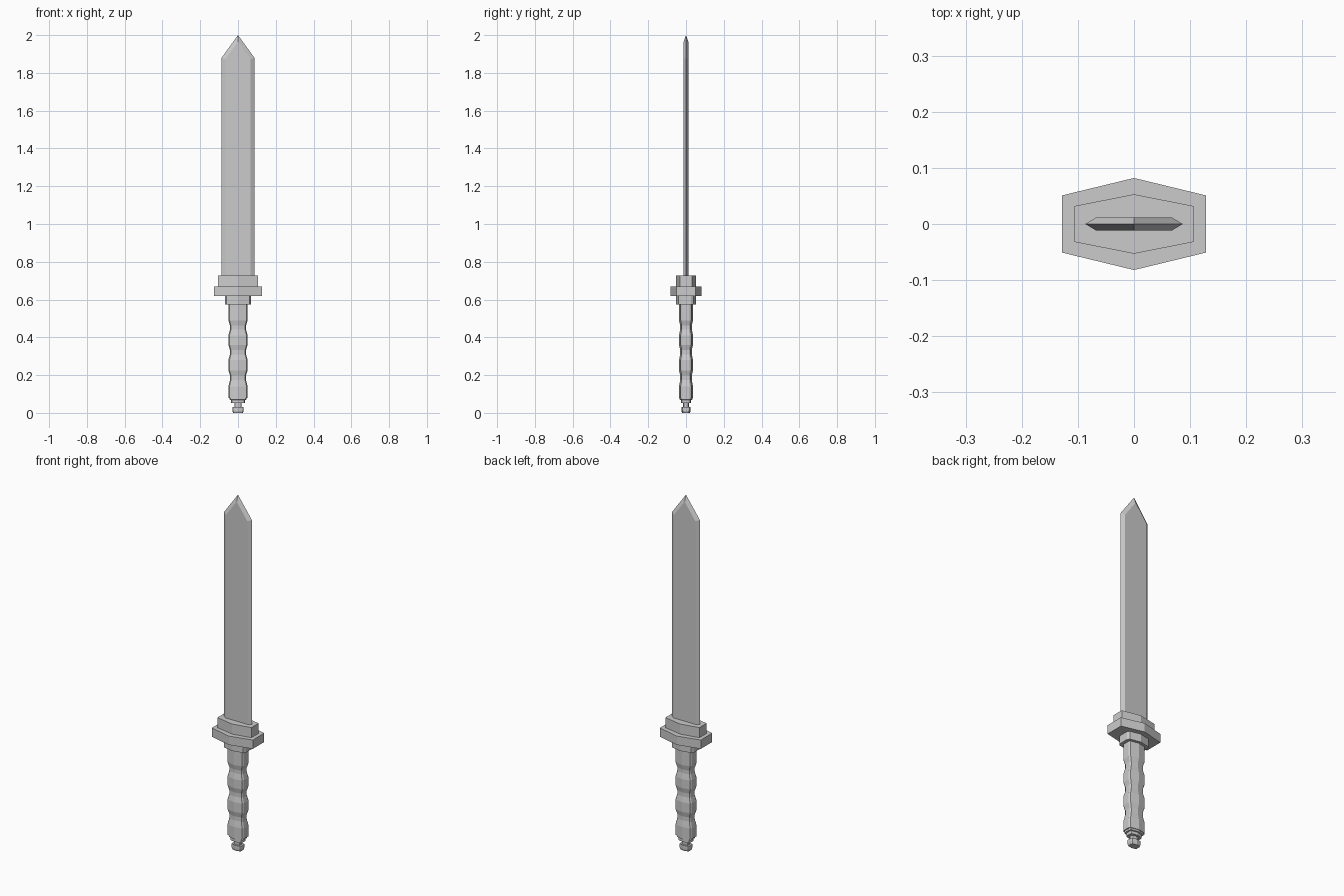
import bpy, bmesh

if "Cube" in bpy.data.objects:
    bpy.data.objects.remove(bpy.data.objects["Cube"])


def loft(name, rings):
    """Skin a stack of closed rings of (x, y, z) points and cap both ends."""
    bm = bmesh.new()
    loops = [[bm.verts.new(p) for p in ring] for ring in rings]
    for a, b in zip(loops, loops[1:]):
        for i in range(len(a)):
            j = (i + 1) % len(a)
            bm.faces.new((a[i], a[j], b[j], b[i]))
    bm.faces.new(loops[0][::-1])
    bm.faces.new(loops[-1])
    bmesh.ops.recalc_face_normals(bm, faces=bm.faces)
    mesh = bpy.data.meshes.new(name)
    bm.to_mesh(mesh)
    bm.free()
    obj = bpy.data.objects.new(name, mesh)
    bpy.context.collection.objects.link(obj)
    return obj


def hexagon(hx, y_end, y_mid, z):
    return [(hx, -y_end, z), (hx, y_end, z), (0, y_mid, z),
            (-hx, y_end, z), (-hx, -y_end, z), (0, -y_mid, z)]


def handle_ring(hx, hy, z):
    """Hexagon with chamfered side corners, pointed at front and back."""
    quarter = [(1, .50), (.88, .76)]
    right = [(x, -y) for x, y in quarter[::-1]] + quarter
    pts = right + [(0, 1)] + [(-x, -y) for x, y in right] + [(0, -1)]
    return [(x * hx, y * hy, z) for x, y in pts]


# Blade: outer cutting edge in the middle plane, inset flat on each side
def outline(hx, z_shoulder, z_tip, y):
    return [(-hx, y, .71), (hx, y, .71), (hx, y, z_shoulder),
            (0, y, z_tip), (-hx, y, z_shoulder)]


T = .012
loft("blade", [outline(.067, 1.873, 1.966, -T),
               outline(.087, 1.88, 2.0, 0),
               outline(.067, 1.873, 1.966, T)])

# Guard: two stacked hexagonal plates and a collar
loft("guard_upper", [hexagon(.106, .032, .053, z) for z in (.67, .727)])
loft("guard_lower", [hexagon(.128, .051, .082, z) for z in (.62, .67)])
loft("guard_collar", [handle_ring(.069, .053, z) for z in (.575, .62)])

# Grip: finger grooves as alternating wide and narrow rings
W, N = 1.0, .83
profile = [(.08, W), (.14, W), (.175, N), (.198, N), (.225, W), (.28, W),
           (.31, N), (.332, N), (.36, W), (.41, W), (.442, N), (.462, N),
           (.49, W), (.575, W)]
loft("grip", [handle_ring(.051 * s, .037 * s, z) for z, s in profile])

# Pommel: stepped cap, neck and end button
loft("pommel_cap", [handle_ring(h, h * .75, z) for h, z in
                    [(.037, .052), (.037, .068), (.045, .070), (.045, .08)]])
loft("pommel_neck", [handle_ring(.019, .015, z) for z in (.03, .053)])
loft("pommel_button", [handle_ring(h, h * .8, z) for h, z in
                       [(.026, 0), (.030, .010), (.030, .031)]])
